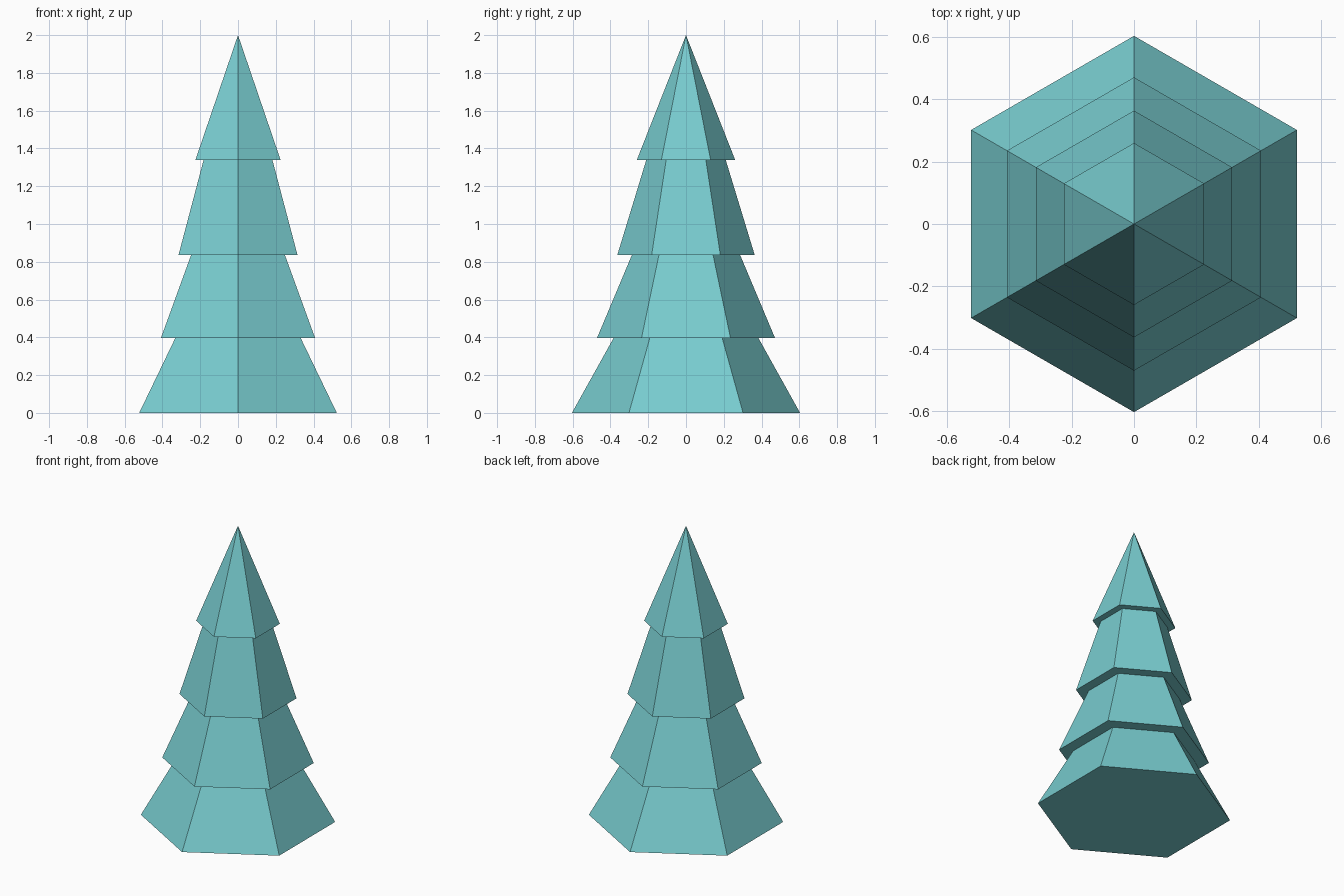
import bpy, bmesh, math

if "Cube" in bpy.data.objects:
    bpy.data.objects.remove(bpy.data.objects["Cube"])

SIDES = 6
# (radius, height) from the bottom edge to just below the tip
PROFILE = [(0.604, 0.0), (0.383, 0.397), (0.471, 0.397), (0.287, 0.835),
           (0.364, 0.835), (0.21, 1.34), (0.26, 1.34)]
TIP = 2.0

teal = bpy.data.materials.new("teal")
teal.diffuse_color = (0.19, 0.61, 0.63, 1)
teal.use_nodes = True
teal.node_tree.nodes["Principled BSDF"].inputs["Base Color"].default_value = teal.diffuse_color

bm = bmesh.new()


def ring(radius, z):
    # hexagon with corners on the front and back
    angles = [math.pi / 2 + i * math.tau / SIDES for i in range(SIDES)]
    return [bm.verts.new((radius * math.cos(a), radius * math.sin(a), z)) for a in angles]


# tiers of branches with flat undersides
rings = [ring(r, z) for r, z in PROFILE]
for low, high in zip(rings, rings[1:]):
    for i in range(SIDES):
        j = (i + 1) % SIDES
        bm.faces.new((low[i], low[j], high[j], high[i]))

# closed base and pointed top
bm.faces.new(rings[0][::-1])
tip = bm.verts.new((0, 0, TIP))
for i in range(SIDES):
    bm.faces.new((rings[-1][i], rings[-1][(i + 1) % SIDES], tip))

bmesh.ops.recalc_face_normals(bm, faces=bm.faces)
mesh = bpy.data.meshes.new("tree_foliage")
bm.to_mesh(mesh)
bm.free()
mesh.materials.append(teal)
bpy.context.collection.objects.link(bpy.data.objects.new("tree_foliage", mesh))
